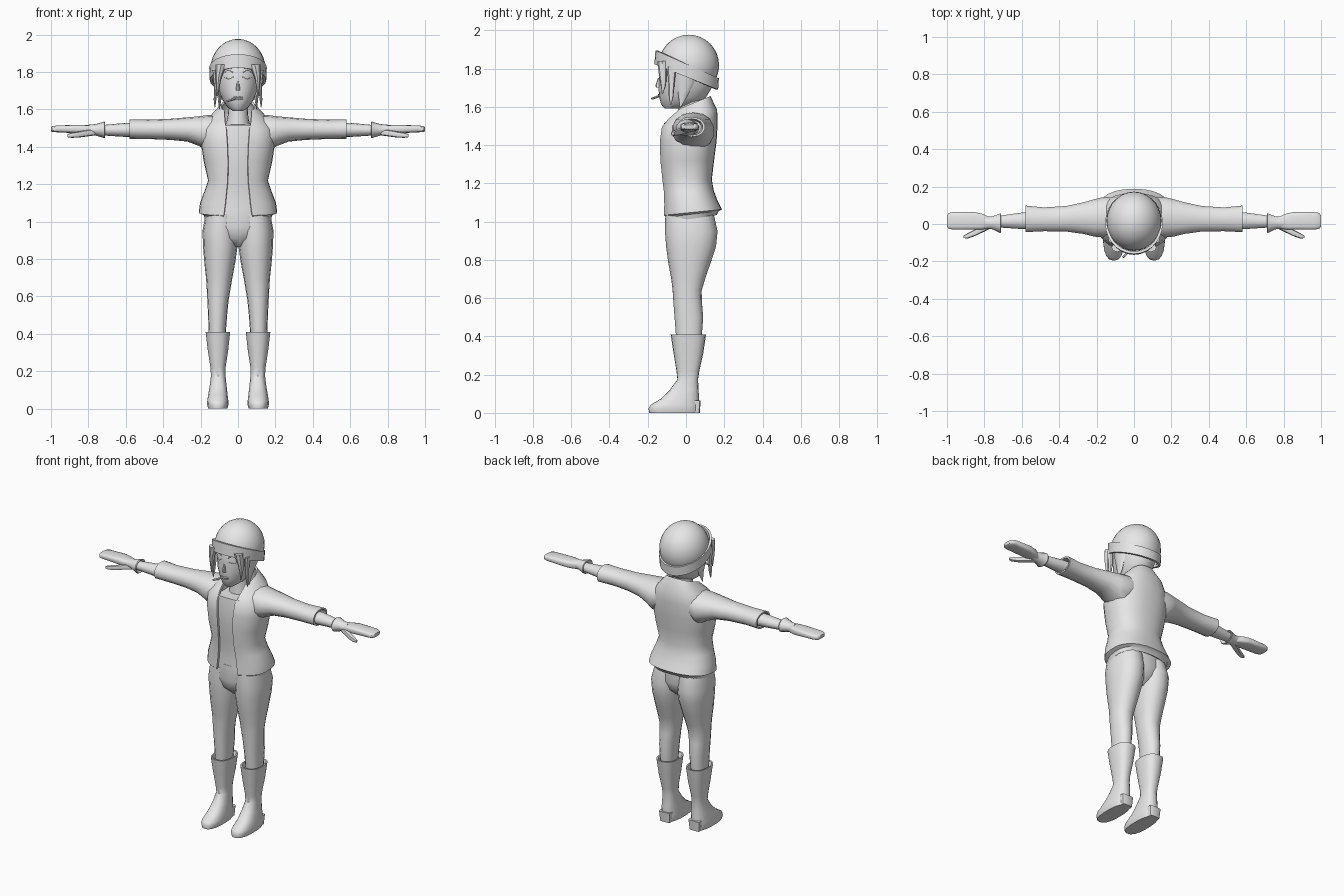
import bpy, bmesh, math
from mathutils import Vector

grey = bpy.data.materials.new("plain grey")
grey.diffuse_color = (0.8, 0.8, 0.8, 1)


def finish(name, bm, mirror=False):
    me = bpy.data.meshes.new(name)
    bm.to_mesh(me)
    bm.free()
    ob = bpy.data.objects.new(name, me)
    bpy.context.collection.objects.link(ob)
    me.materials.append(grey)
    if mirror:
        ob.modifiers.new("mirror", 'MIRROR')
    return ob


def oval(axis, pos, u0, u1, v0, v1, p=2.0, n=16, tilt=0.0, gap=0.0):
    """Rounded section between two spans; gap leaves the front open."""
    cu, cv, ru, rv = (u0 + u1) / 2, (v0 + v1) / 2, (u1 - u0) / 2, (v1 - v0) / 2
    g = math.asin(gap / ru) if gap else 0
    count = n + 1 if gap else n
    pts = []
    for i in range(count):
        a = -math.pi / 2 + g + (2 * math.pi - 2 * g) * i / n
        c, s = math.cos(a), math.sin(a)
        u = cu + ru * math.copysign(abs(c) ** (2 / p), c)
        v = cv + rv * math.copysign(abs(s) ** (2 / p), s)
        pts.append((u, v, pos + tilt * v) if axis == 'z' else (pos, u, v))
    return pts


def loft(name, rings, closed=True, caps=True, mirror=False):
    bm = bmesh.new()
    rows = [[bm.verts.new(p) for p in r] for r in rings]
    n = len(rows[0])
    for a, b in zip(rows, rows[1:]):
        for j in range(n if closed else n - 1):
            k = (j + 1) % n
            bm.faces.new((a[j], a[k], b[k], b[j]))
    if closed and caps:
        bm.faces.new(rows[0][::-1])
        bm.faces.new(rows[-1])
        bmesh.ops.recalc_face_normals(bm, faces=bm.faces)
    return finish(name, bm, mirror)


def upright(name, data, p=2.0, n=16, mirror=False):
    return loft(name, [oval('z', *r, p=p, n=n) for r in data], mirror=mirror)


def sideways(name, data, p=2.0, n=14):
    return loft(name, [oval('x', *r, p=p, n=n) for r in data], mirror=True)


def tube(name, points, radius, mirror=False):
    cu = bpy.data.curves.new(name, 'CURVE')
    cu.dimensions = '3D'
    cu.bevel_depth, cu.bevel_resolution, cu.use_fill_caps = radius, 1, True
    sp = cu.splines.new('POLY')
    sp.points.add(len(points) - 1)
    for q, co in zip(sp.points, points):
        q.co = (*co, 1)
    cu.materials.append(grey)
    ob = bpy.data.objects.new(name, cu)
    bpy.context.collection.objects.link(ob)
    if mirror:
        ob.modifiers.new("mirror", 'MIRROR')
    return ob


# Jacket body, open at the front: z, half width, front, back, half gap, tilt
body = [(1.01, .178, -.10, .16, .07, .15), (1.035, .185, -.112, .172, .066, .12),
        (1.045, .21, -.12, .188, .062, .1), (1.10, .203, -.118, .165, .055, .06),
        (1.16, .18, -.12, .145, .05, .02), (1.22, .16, -.128, .135, .045, 0),
        (1.32, .183, -.137, .147, .042, 0), (1.42, .198, -.14, .16, .045, 0),
        (1.50, .195, -.13, .165, .05, .03), (1.555, .15, -.10, .163, .06, .18),
        (1.605, .09, -.055, .128, .07, .4)]
jacket = loft("jacket_body", [oval('z', z, -w, w, f, b, 2.4, 26, t, g)
                              for z, w, f, b, g, t in body], closed=False)
sol = jacket.modifiers.new("cloth thickness", 'SOLIDIFY')
sol.thickness, sol.offset = .012, -1

# Shirt and neck inside the jacket
loft("shirt", [oval('z', z + .02, -w * .9, w * .9, f + .016, b - .018, 2.4, 24, t)
               for z, w, f, b, g, t in body[2:9]])
upright("neck", [(1.48, -.075, .075, -.05, .1), (1.56, -.055, .055, -.04, .085),
                 (1.66, -.05, .05, -.035, .09)])

# Sleeves with a hollow cuff, then forearms
sideways("sleeve", [(.08, -.06, .14, 1.42, 1.57), (.16, -.075, .148, 1.375, 1.57),
                    (.21, -.07, .135, 1.405, 1.563), (.27, -.055, .118, 1.428, 1.558),
                    (.36, -.042, .098, 1.437, 1.55), (.48, -.04, .09, 1.442, 1.545),
                    (.58, -.045, .10, 1.443, 1.547), (.58, -.033, .088, 1.452, 1.537),
                    (.54, -.03, .08, 1.456, 1.53)], 2.2)
sideways("forearm", [(.52, -.03, .07, 1.45, 1.53), (.60, -.028, .062, 1.453, 1.528),
                     (.74, -.018, .042, 1.462, 1.515)])

# Gloves: flared cuff, flat mitten hand and thumb
sideways("glove_cuff", [(.73, -.016, .035, 1.465, 1.512), (.71, -.045, .055, 1.45, 1.532),
                        (.715, -.05, .058, 1.447, 1.535), (.76, -.028, .04, 1.46, 1.522),
                        (.80, -.028, .042, 1.466, 1.518)])
sideways("hand", [(.77, -.02, .036, 1.466, 1.515), (.81, -.03, .055, 1.468, 1.516),
                  (.85, -.03, .064, 1.472, 1.518), (.97, -.03, .065, 1.478, 1.514),
                  (.992, -.025, .058, 1.48, 1.51), (1.0, -.014, .046, 1.484, 1.506)], 3.5)
sideways("thumb", [(.76, -.02, .02, 1.462, 1.495), (.81, -.045, -.005, 1.455, 1.49),
                   (.85, -.064, -.03, 1.45, 1.482), (.89, -.078, -.05, 1.448, 1.475),
                   (.912, -.075, -.062, 1.452, 1.468)], 2.6, 8)

# Trousers
upright("hips", [(.865, -.03, .03, -.045, .08), (.91, -.10, .10, -.095, .13),
                 (.97, -.165, .165, -.11, .15), (1.07, -.165, .165, -.105, .14)], 2.3, 20)
upright("trouser_leg", [(.37, .068, .155, -.05, .08), (.50, .058, .16, -.06, .09),
                        (.58, .05, .164, -.066, .083), (.64, .04, .167, -.07, .082),
                        (.70, .03, .171, -.077, .10), (.78, .015, .18, -.092, .127),
                        (.87, .002, .187, -.104, .157), (.95, .0, .19, -.11, .165),
                        (1.04, .0, .173, -.108, .145)], 2.2, mirror=True)

# Boots with hollow tops, and heels
upright("boot", [(0, .056, .16, -.192, .068), (.022, .05, .166, -.196, .07),
                 (.042, .051, .165, -.185, .07), (.075, .055, .16, -.13, .068),
                 (.12, .06, .152, -.085, .066), (.175, .066, .145, -.045, .063),
                 (.22, .066, .148, -.05, .07), (.31, .052, .162, -.065, .09),
                 (.41, .041, .174, -.08, .105), (.41, .049, .166, -.07, .095),
                 (.38, .056, .16, -.06, .085)], 2.5, 18, True)
upright("boot_heel", [(0, .072, .142, .03, .072), (.065, .066, .148, .03, .077)],
        6, 12, True)

# Head, narrowing to the chin
upright("head", [(1.592, -.028, .028, -.112, -.03), (1.612, -.056, .056, -.13, .05),
                 (1.65, -.083, .083, -.14, .105), (1.70, -.103, .103, -.144, .135),
                 (1.76, -.116, .116, -.142, .152), (1.83, -.122, .122, -.14, .155),
                 (1.90, -.10, .10, -.11, .13)], 2.1, 24)

# Knitted cap: dome cut on a slope, with a turned-up band
bm = bmesh.new()
bmesh.ops.create_uvsphere(bm, u_segments=28, v_segments=16, radius=1)
for v in bm.verts:
    v.co = Vector((v.co.x * .147, v.co.y * .158 + .015, v.co.z * .16 + 1.817))
bmesh.ops.bisect_plane(bm, geom=bm.verts[:] + bm.edges[:] + bm.faces[:],
                       plane_co=(0, 0, 1.765), plane_no=(0, .4, 1), clear_inner=True)
finish("cap_dome", bm)
band = loft("cap_band", [oval('z', 1.757, -.151, .151, -.165, .168, 2, 28, -.4),
                         oval('z', 1.825, -.154, .154, -.160, .172, 2, 28, -.44)],
            caps=False)
sol = band.modifiers.new("band thickness", 'SOLIDIFY')
sol.thickness, sol.offset = .014, -1

# Hair locks beside the face
upright("side_lock", [(1.61, .122, .126, -.082, -.078), (1.65, .116, .13, -.09, -.066),
                      (1.72, .108, .128, -.092, -.06), (1.81, .108, .138, -.10, -.05)],
        2, 8, True)
upright("front_lock", [(1.665, .104, .108, -.126, -.122), (1.71, .10, .116, -.132, -.105),
                       (1.77, .088, .12, -.142, -.10), (1.84, .06, .12, -.15, -.10)],
        2, 8, True)
upright("nape_lock", [(1.60, .098, .102, -.032, -.026), (1.66, .088, .108, -.04, .01),
                      (1.74, .09, .126, -.05, .05), (1.80, .09, .13, -.05, .06)],
        2, 8, True)


# Face details
def face_y(x):
    return .004 - .147 * math.sqrt(1 - (x / .118) ** 2)


for label, z, bow in (("closed_eye", 1.775, -.012), ("eyebrow", 1.797, .012)):
    xs = [.026 + .012 * i for i in range(5)]
    tube(label, [(x, face_y(x), z + bow * (1 - ((x - .05) / .024) ** 2)) for x in xs],
         .003, True)
upright("nose", [(1.70, -.011, .011, -.155, -.13), (1.712, -.011, .011, -.160, -.13),
                 (1.75, -.005, .005, -.147, -.13)], 2, 8)
for z in (1.654, 1.665):
    tube("lip", [(-.025, -.133, z), (0, -.142, z - .002), (.025, -.133, z)], .005)
tube("mouth_stick", [(-.008, -.13, 1.66), (-.06, -.178, 1.643)], .006)

# Bake modifiers and curves, then smooth while keeping creases
bpy.ops.object.select_all(action='SELECT')
bpy.context.view_layer.objects.active = jacket
bpy.ops.object.convert(target='MESH')
bpy.ops.object.shade_smooth_by_angle(angle=math.radians(40))
